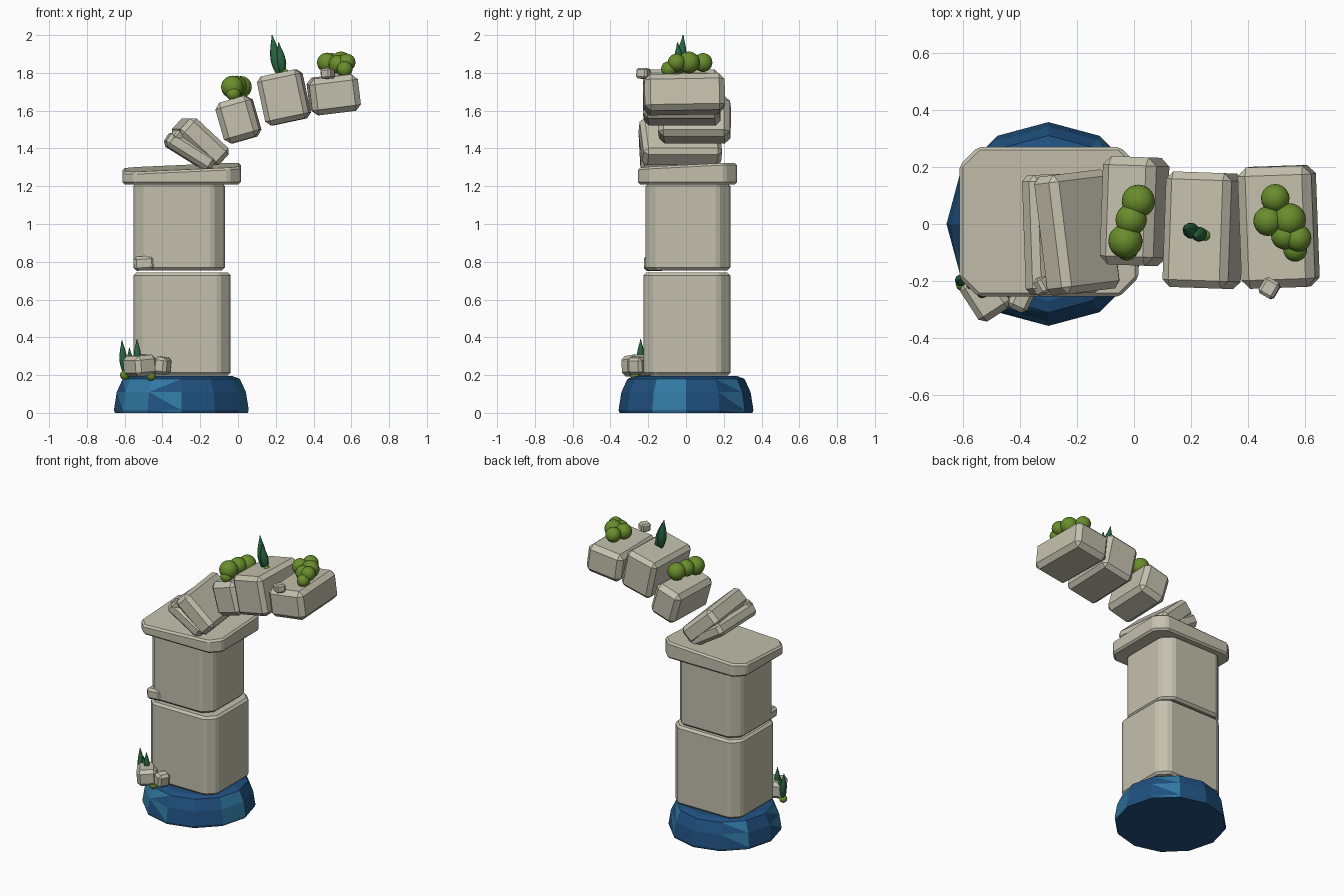
import bpy, bmesh, math
from mathutils import Matrix, Vector, Euler

cube = bpy.data.objects.get("Cube")
if cube:
    bpy.data.objects.remove(cube, do_unlink=True)


def material(name, rgb):
    m = bpy.data.materials.new(name)
    m.use_nodes = True
    m.diffuse_color = (*rgb, 1)
    bsdf = next(n for n in m.node_tree.nodes if n.type == 'BSDF_PRINCIPLED')
    bsdf.inputs["Base Color"].default_value = (*rgb, 1)
    return m


STONE = material("pale_stone", (0.55, 0.53, 0.42))
DEEP = material("deep_blue", (0.014, 0.08, 0.21))
LIGHT = material("light_blue", (0.03, 0.19, 0.36))
LEAF = material("leaf_green", (0.14, 0.27, 0.025))
CYPRESS = material("dark_green", (0.02, 0.13, 0.05))


def finish(name, bm, mats, smooth=False):
    bmesh.ops.recalc_face_normals(bm, faces=bm.faces)
    mesh = bpy.data.meshes.new(name)
    for f in bm.faces:
        f.smooth = smooth
    bm.to_mesh(mesh)
    bm.free()
    for m in mats:
        mesh.materials.append(m)
    ob = bpy.data.objects.new(name, mesh)
    bpy.context.collection.objects.link(ob)
    return ob


def bevel(bm, edges, width):
    bmesh.ops.bevel(bm, geom=list(edges), offset=width, segments=1,
                    affect='EDGES', profile=0.5)


def stone(name, centre, size, turn=(0, 0, 0), edge=0.025, corner=0, shape=None):
    """Chamfered block; corner gives the upright edges a wider chamfer."""
    bm = bmesh.new()
    bmesh.ops.create_cube(bm, size=1)
    bmesh.ops.scale(bm, vec=size, verts=bm.verts)
    if corner:
        bevel(bm, [e for e in bm.edges
                   if abs(e.verts[0].co.z - e.verts[1].co.z) > size[2] / 2], corner)
    bevel(bm, bm.edges, edge)
    if shape:
        for v in bm.verts:
            v.co = shape(v.co)
    ob = finish(name, bm, [STONE])
    ob.location = centre
    ob.rotation_euler = [math.radians(a) for a in turn]
    return ob


def lathe(profile, sides):
    """Rings of (radius, height), closed with caps."""
    bm = bmesh.new()
    rings = [[bm.verts.new((r * math.cos(math.tau * i / sides),
                            r * math.sin(math.tau * i / sides), z))
              for i in range(sides)] for r, z in profile]
    for a, b in zip(rings, rings[1:]):
        for i in range(sides):
            j = (i + 1) % sides
            bm.faces.new((a[i], a[j], b[j], b[i]))
    bm.faces.new(rings[0][::-1])
    bm.faces.new(rings[-1])
    return bm


def bush(name, lobes):
    """Cluster of smooth balls: (x, y, z, radius)."""
    bm = bmesh.new()
    for x, y, z, r in lobes:
        bmesh.ops.create_icosphere(bm, subdivisions=3, radius=r,
                                   matrix=Matrix.Translation((x, y, z)))
    return finish(name, bm, [LEAF], True)


def cypress(name, foot, tip, radius):
    foot, tip = Vector(foot), Vector(tip)
    axis = tip - foot
    steps = 8
    profile = []
    for i in range(steps + 1):
        t = i / steps
        profile.append((radius * max(0.08, math.sin(math.pi * t ** 0.8)), t * axis.length))
    ob = finish(name, lathe(profile, 10), [CYPRESS], True)
    ob.location = foot
    ob.rotation_euler = axis.to_track_quat('Z', 'Y').to_euler()
    return ob


# Faceted round base with some lighter facets
bm = lathe([(0.352, 0), (0.357, 0.015), (0.342, 0.11), (0.31, 0.18), (0.27, 0.195)], 12)
bmesh.ops.triangulate(bm, faces=[f for f in bm.faces if len(f.verts) == 4])
for f in bm.faces:
    c = f.calc_center_median()
    sector = int(math.degrees(math.atan2(c.y, c.x)) % 360 // 30)
    top = max(v.co.z for v in f.verts)
    upper = sum(v.co.z > top - 0.01 for v in f.verts) == 2
    if len(f.verts) == 3 and top < 0.19:
        if sector in (7, 11) or (sector in (1, 4, 6, 8) and upper):
            f.material_index = 1
base = finish("water_base", bm, [DEEP, LIGHT])
base.location.x = -0.3

# Column blocks and sloping capital
stone("lower_column", (-0.297, 0.005, 0.47), (0.515, 0.46, 0.545), edge=0.015, corner=0.06)
stone("upper_column", (-0.312, 0.01, 0.985), (0.485, 0.45, 0.46), edge=0.015, corner=0.065)


def slope(co):
    lift = 0.045 * co.x + 0.05 * co.y if co.z > 0 else 0
    return co + Vector((0, 0, lift))


stone("capital", (-0.298, 0.008, 1.255), (0.627, 0.525, 0.09),
      edge=0.012, corner=0.065, shape=slope)

# Broken arch blocks
stone("leaning_slab_lower", (-0.255, -0.035, 1.385), (0.28, 0.42, 0.09), (0, 32, 2), 0.022)
stone("leaning_slab_upper", (-0.2, -0.03, 1.435), (0.28, 0.42, 0.125), (0, 43, 7), 0.025)
stone("arch_block_low", (0.002, 0.045, 1.553), (0.195, 0.38, 0.225), (0, -16, -2), 0.03)
stone("arch_block_middle", (0.243, -0.022, 1.67), (0.235, 0.405, 0.265), (0, -12, -2), 0.026)
stone("arch_block_end", (0.507, -0.01, 1.687), (0.26, 0.425, 0.195), (1, -7, 2), 0.03)

# Loose stones
stone("pebble_on_slab", (-0.322, -0.215, 1.465), (0.055, 0.06, 0.055), (0, 43, 30), 0.01)
stone("pebble_on_end", (0.475, -0.225, 1.797), (0.06, 0.065, 0.055), (0, -5, -30), 0.01)
stone("column_ledge", (-0.497, -0.168, 0.792), (0.11, 0.11, 0.075), (0, -4, 0), 0.015)
stone("foot_rock_large", (-0.52, -0.25, 0.25), (0.13, 0.16, 0.11), (0, -5, 33), 0.022)
stone("foot_rock_small", (-0.4, -0.262, 0.25), (0.075, 0.085, 0.09), (0, 8, -25), 0.016)

# Rounded bushes
bush("bush_low", [(-0.03, -0.06, 1.725, 0.06), (0.015, 0.08, 1.725, 0.058),
                  (-0.01, 0.015, 1.73, 0.055), (-0.025, -0.09, 1.69, 0.038)])
bush("bush_end", [(0.495, 0.09, 1.855, 0.05), (0.47, 0.01, 1.855, 0.052),
                  (0.545, 0.015, 1.855, 0.058), (0.53, -0.04, 1.845, 0.05),
                  (0.575, -0.05, 1.855, 0.047), (0.565, -0.09, 1.82, 0.042)])
bush("middle_tuft", [(0.25, -0.04, 1.8, 0.02)])
bush("foot_tuft", [(-0.6, -0.21, 0.2, 0.025), (-0.46, -0.27, 0.195, 0.025)])

# Slim evergreens
cypress("cypress_tall", (0.215, -0.03, 1.78), (0.18, -0.015, 2.0), 0.028)
cypress("cypress_short", (0.24, -0.03, 1.78), (0.215, -0.045, 1.96), 0.026)
cypress("foot_cypress_left", (-0.6, -0.2, 0.2), (-0.615, -0.195, 0.385), 0.021)
cypress("foot_cypress_middle", (-0.57, -0.215, 0.22), (-0.575, -0.215, 0.345), 0.017)
cypress("foot_cypress_right", (-0.53, -0.24, 0.23), (-0.535, -0.24, 0.39), 0.02)
